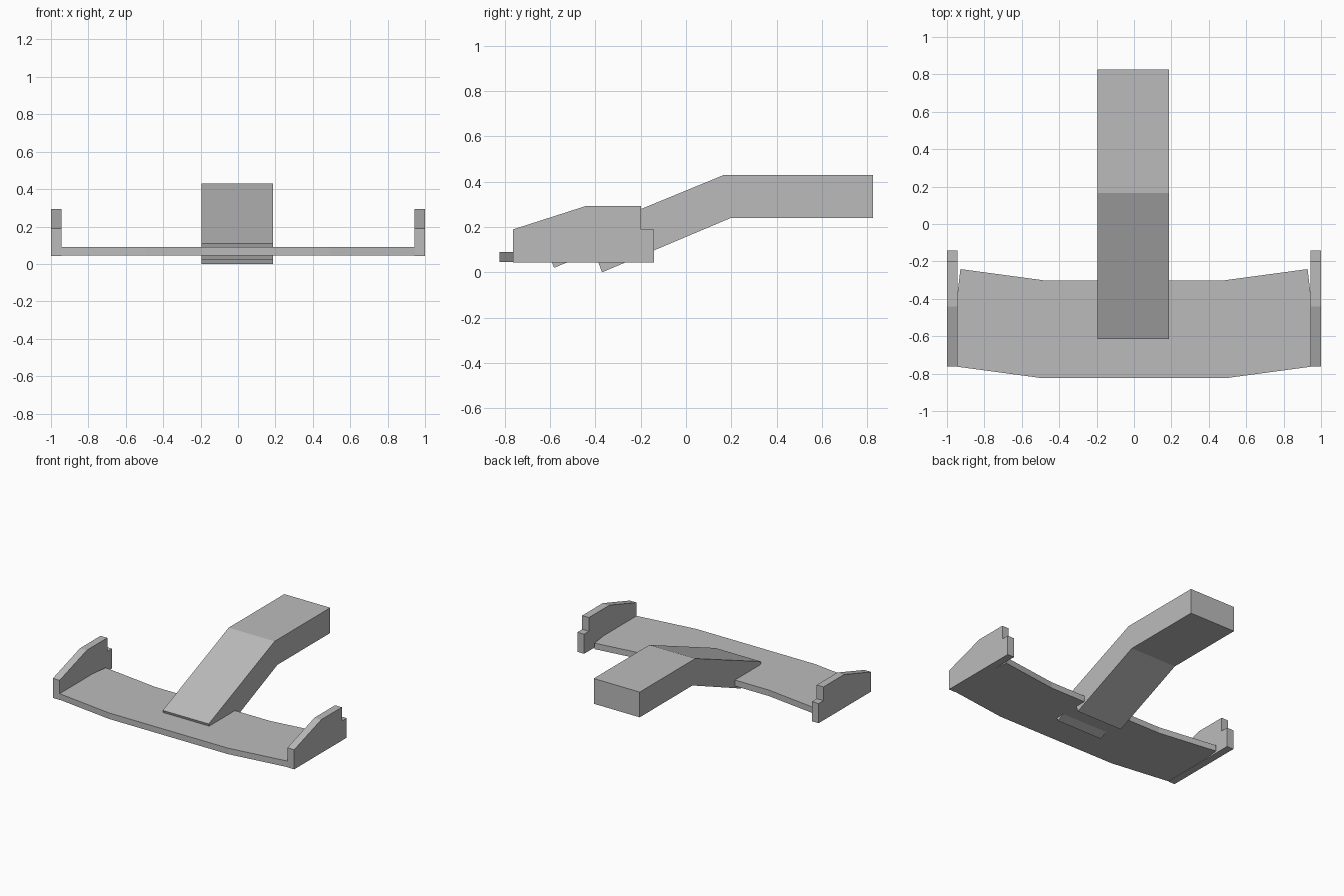
import bpy
import bmesh
from mathutils import Vector

cube = bpy.data.objects.get("Cube")
if cube:
    bpy.data.objects.remove(cube, do_unlink=True)

# Single flat grey
grey = bpy.data.materials.new("plain grey")
grey.use_nodes = True
colour = (0.5, 0.5, 0.5, 1.0)
grey.diffuse_color = colour
grey.node_tree.nodes["Principled BSDF"].inputs["Base Color"].default_value = colour


def extrude_profile(name, points, axis, start, end):
    """Extrude a closed outline along x (points are y, z) or z (points are x, y)."""
    def place(a, b):
        return (start, a, b) if axis == "x" else (a, b, start)

    bm = bmesh.new()
    face = bm.faces.new([bm.verts.new(place(a, b)) for a, b in points])
    result = bmesh.ops.extrude_face_region(bm, geom=[face])
    shift = Vector((end - start, 0, 0)) if axis == "x" else Vector((0, 0, end - start))
    moved = [v for v in result["geom"] if isinstance(v, bmesh.types.BMVert)]
    bmesh.ops.translate(bm, verts=moved, vec=shift)
    bmesh.ops.recalc_face_normals(bm, faces=bm.faces)
    mesh = bpy.data.meshes.new(name)
    bm.to_mesh(mesh)
    bm.free()
    mesh.materials.append(grey)
    obj = bpy.data.objects.new(name, mesh)
    bpy.context.collection.objects.link(obj)
    return obj


# Main wing: straight centre with swept-back tips that end inside the endplates
half_outline = [(0.492, -0.824), (0.99, -0.757), (0.928, -0.241), (0.476, -0.302)]
outline = half_outline + [(-x, y) for x, y in reversed(half_outline)]
extrude_profile("main_wing", outline, "z", 0.045, 0.09)

# Endplates: sloped front, stepped rear
plate = [(-0.763, 0.043), (-0.142, 0.043), (-0.142, 0.19), (-0.199, 0.19),
         (-0.199, 0.293), (-0.442, 0.293), (-0.763, 0.19)]
for side, sign in (("left", 1), ("right", -1)):
    extrude_profile(side + "_endplate", plate, "x", sign * 0.944, sign * 1.0)

# Nose: level at the rear, sloping down through the wing, thinner at the tip
nose = [(0.825, 0.43), (0.167, 0.43), (-0.614, 0.109), (-0.583, 0.02),
        (-0.405, 0.093), (-0.371, 0.0), (0.2, 0.241), (0.825, 0.241)]
extrude_profile("nose", nose, "x", -0.194, 0.187)
